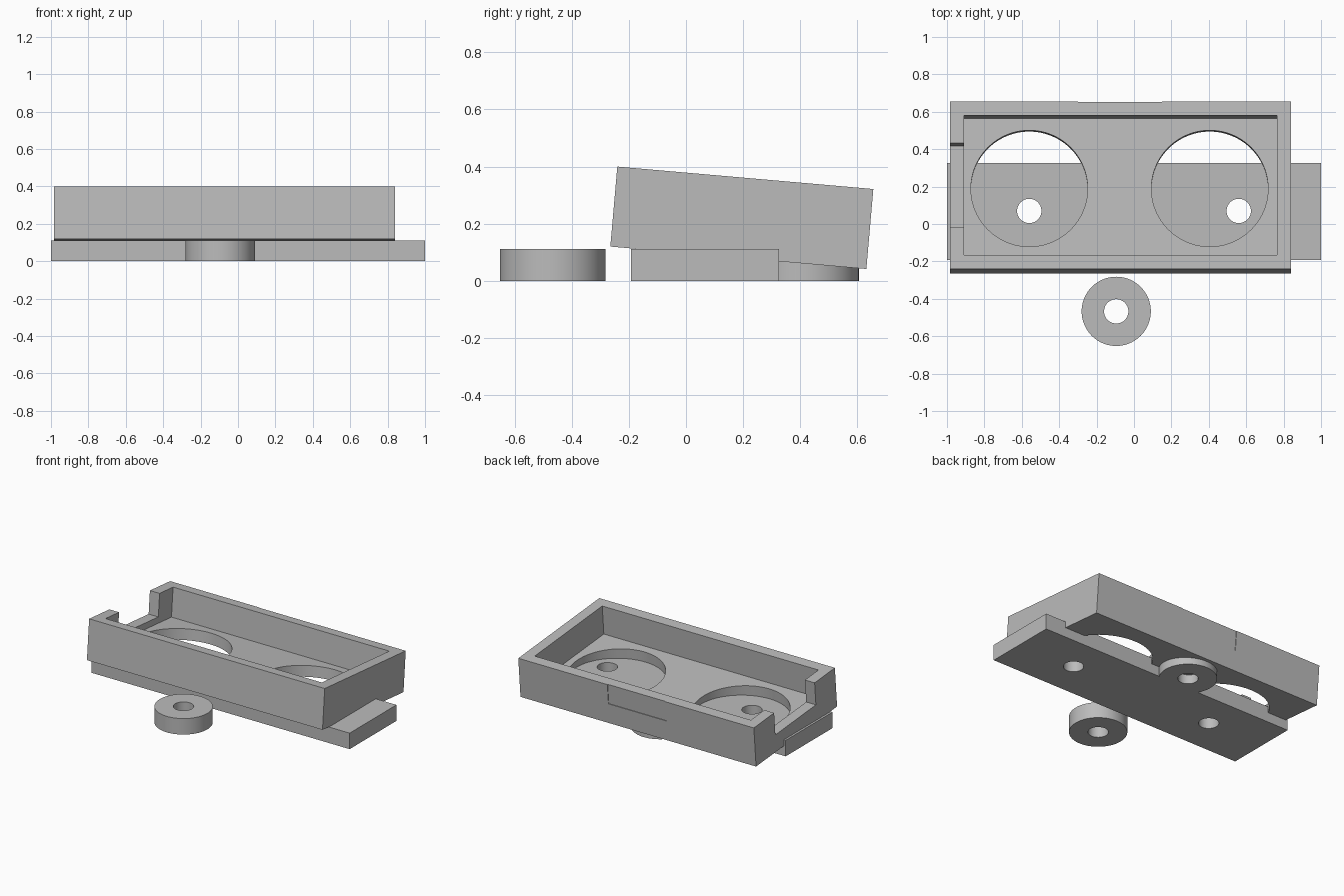
import bpy
import math
from mathutils import Matrix

if "Cube" in bpy.data.objects:
    bpy.data.objects.remove(bpy.data.objects["Cube"])

grey = bpy.data.materials.new("plain grey")
grey.diffuse_color = (0.5, 0.5, 0.5, 1)
grey.use_nodes = True
grey.node_tree.nodes["Principled BSDF"].inputs["Base Color"].default_value = grey.diffuse_color


def box(name, lo, hi):
    bpy.ops.mesh.primitive_cube_add(size=1)
    ob = bpy.context.object
    ob.name = name
    size = [b - a for a, b in zip(lo, hi)]
    mid = [(a + b) / 2 for a, b in zip(lo, hi)]
    ob.data.transform(Matrix.Translation(mid) @ Matrix.Diagonal((*size, 1)))
    ob.data.materials.append(grey)
    return ob


def disc(name, x, y, r, z0, z1):
    bpy.ops.mesh.primitive_cylinder_add(vertices=96, radius=r, depth=z1 - z0)
    ob = bpy.context.object
    ob.name = name
    ob.data.transform(Matrix.Translation((x, y, (z0 + z1) / 2)))
    ob.data.materials.append(grey)
    return ob


def cut(ob, cutters):
    for c in cutters:
        c.hide_render = True
        m = ob.modifiers.new("cut", 'BOOLEAN')
        m.operation = 'DIFFERENCE'
        m.solver = 'EXACT'
        m.object = c
        bpy.ops.object.select_all(action='DESELECT')
        ob.select_set(True)
        bpy.context.view_layer.objects.active = ob
        bpy.ops.object.modifier_apply(modifier=m.name)
        bpy.data.objects.remove(c, do_unlink=True)
    bpy.ops.object.shade_smooth_by_angle(angle=math.radians(30))


T = 0.112       # thickness of the flat parts
HOLE = 0.065    # screw hole radius

# Flat base plate with two screw holes
plate = box("base_plate", (-1, -0.193, 0), (1, 0.325, T))
cut(plate, [disc("hole_cutter", s * 0.56, 0.07, HOLE, -0.1, 0.3) for s in (-1, 1)])

# Two washers, in front of and behind the plate
for name, y in (("front_washer", -0.467), ("back_washer", 0.42)):
    w = disc(name, -0.095, y, 0.185, 0, T)
    cut(w, [disc("hole_cutter", -0.095, y, HOLE, -0.1, 0.3)])

# Open tray, modelled level with its front bottom edge at y = 0, z = 0
X0, X1, D, H, WALL, FLOOR = -0.985, 0.84, 0.9, 0.281, 0.075, 0.077
tray = box("tray", (X0, 0, 0), (X1, D, H))
cut(tray, [
    box("cavity_cutter", (X0 + WALL, WALL, FLOOR), (X1 - WALL, D - WALL, 0.5)),
    box("end_notch_cutter", (X0 - 0.1, 0.225, H - 0.16), (X0 + WALL + 0.05, 0.675, 0.5)),
    box("back_recess_cutter", (-0.3, D - 0.004, H - 0.14), (0.15, D + 0.1, 0.5)),
    disc("left_opening_cutter", -0.56, D / 2, 0.312, -0.1, 0.15),
    disc("right_opening_cutter", 0.405, D / 2, 0.312, -0.1, 0.15),
])
# Tilt it down towards the back and rest it on the plate
tray.data.transform(Matrix.Translation((0, -0.265, 0.12)) @ Matrix.Rotation(math.radians(-5), 4, 'X'))
